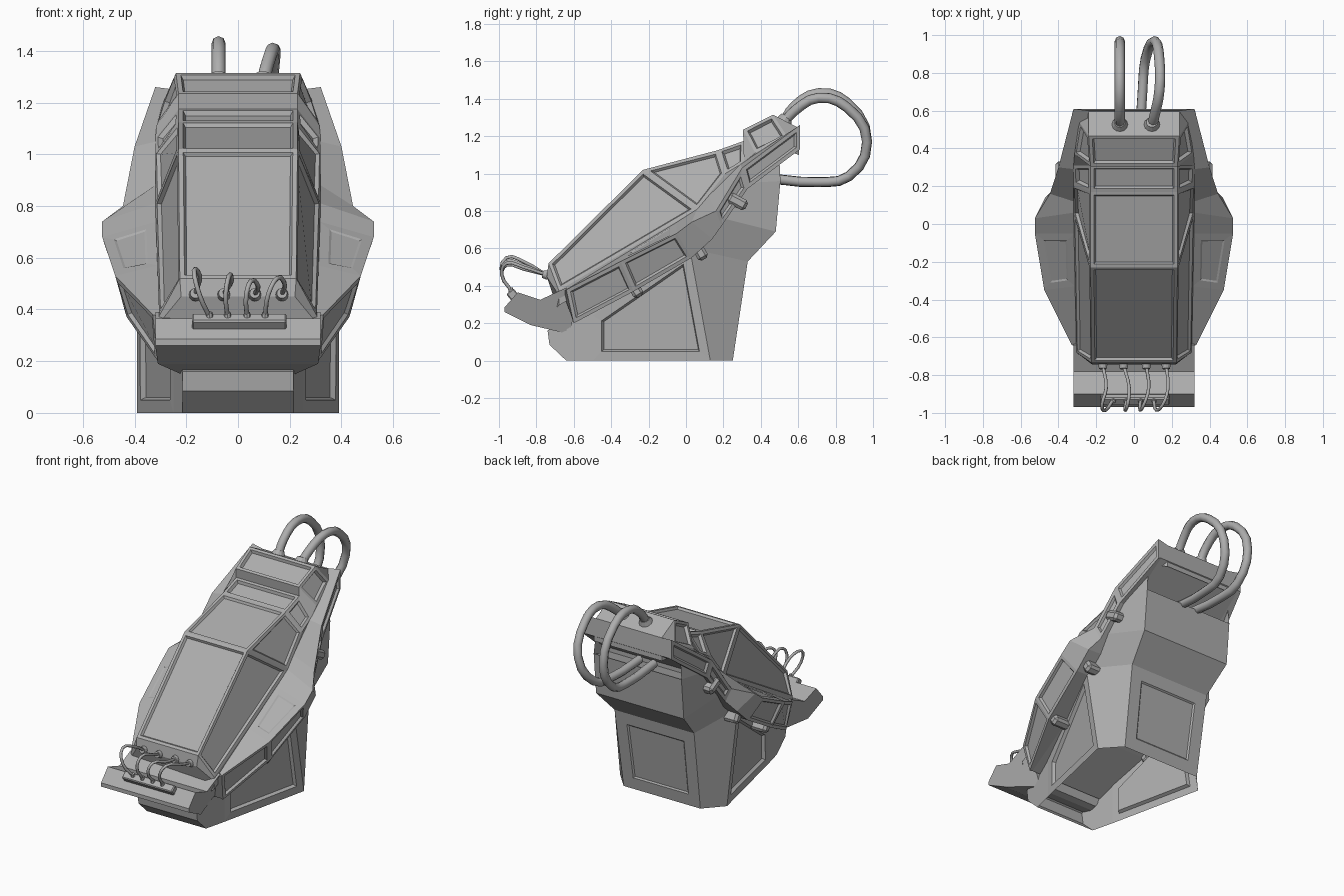
import bpy, bmesh
from math import radians
from mathutils import Vector

if "Cube" in bpy.data.objects:
    bpy.data.objects.remove(bpy.data.objects["Cube"])

grey = bpy.data.materials.new("dark_grey")
grey.diffuse_color = (.42, .42, .42, 1)
grey.use_nodes = True
grey.node_tree.nodes["Principled BSDF"].inputs["Base Color"].default_value = grey.diffuse_color


def finish(name, bm):
    me = bpy.data.meshes.new(name)
    bm.to_mesh(me)
    bm.free()
    me.materials.append(grey)
    ob = bpy.data.objects.new(name, me)
    bpy.context.collection.objects.link(ob)
    return ob


def recess(bm, faces, frame, depth):
    """Flat frame round each face, then a bevelled step down."""
    for t, d in ((frame, 0), (.009, -depth)):
        bmesh.ops.inset_individual(bm, faces=faces, thickness=t, depth=d, use_even_offset=True)


def loft(name, rings, closed=True, caps=(True, True), insets=()):
    """Join rings of points; insets = (segments, sides, frame, depth)."""
    bm = bmesh.new()
    vs = [[bm.verts.new(p) for p in r] for r in rings]
    n, quads = len(rings[0]), {}
    for i in range(len(vs) - 1):
        for j in range(n if closed else n - 1):
            k = (j + 1) % n
            quads[i, j] = bm.faces.new((vs[i][j], vs[i][k], vs[i + 1][k], vs[i + 1][j]))
    if caps[0]:
        bm.faces.new(vs[0][::-1])
    if caps[1]:
        bm.faces.new(vs[-1])
    bmesh.ops.recalc_face_normals(bm, faces=bm.faces[:])
    for segs, sides, t, d in insets:
        recess(bm, [quads[i, j] for i in segs for j in sides], t, d)
    return finish(name, bm)


def mirrored(half):
    """Half ring on +x, continued on -x."""
    return half + [(-x, y, z) for x, y, z in reversed(half)]


def box(name, c, size, rx=0, bevel=0):
    bm = bmesh.new()
    bmesh.ops.create_cube(bm, size=1)
    for v in bm.verts:
        v.co = Vector([a * b for a, b in zip(v.co, size)])
    bmesh.ops.bevel(bm, geom=bm.edges[:], offset=bevel, segments=1, affect='EDGES')
    ob = finish(name, bm)
    ob.location, ob.rotation_euler = c, (rx, 0, 0)


def plug(name, c, direction, r1, r2, h, sides=12):
    bm = bmesh.new()
    bmesh.ops.create_cone(bm, cap_ends=True, segments=sides, radius1=r1, radius2=r2, depth=h)
    ob = finish(name, bm)
    ob.location = c
    ob.rotation_euler = Vector(direction).to_track_quat('Z', 'Y').to_euler()


def cable(name, pts, r, res=3):
    cu = bpy.data.curves.new(name, 'CURVE')
    cu.dimensions, cu.resolution_u = '3D', res
    cu.bevel_depth, cu.bevel_resolution, cu.use_fill_caps = r, 2, True
    cu.materials.append(grey)
    sp = cu.splines.new('BEZIER')
    sp.bezier_points.add(len(pts) - 1)
    for b, p in zip(sp.bezier_points, pts):
        b.co = p
        b.handle_left_type = b.handle_right_type = 'AUTO'
    ob = bpy.data.objects.new(name, cu)
    bpy.context.collection.objects.link(ob)
    bpy.ops.object.select_all(action='DESELECT')
    ob.select_set(True)
    bpy.context.view_layer.objects.active = ob
    bpy.ops.object.convert(target='MESH')


# Winged hull: inner top edge, outer edge, outer bottom edge per station
hull = [((.29, -.66, .37), (.33, -.64, .38), (.31, -.60, .20)),
        ((.31, -.33, .57), (.475, -.35, .53), (.43, -.28, .37)),
        ((.315, -.05, .74), (.525, -.05, .68), (.47, .03, .55)),
        ((.32, .06, .81), (.525, .03, .74), (.47, .14, .65)),
        ((.32, .12, .88), (.445, .16, .80), (.42, .19, .72)),
        ((.315, .29, 1.05), (.40, .30, 1.03), (.385, .33, .92)),
        ((.24, .60, 1.25), (.32, .61, 1.26), (.32, .61, 1.13))]
rings = [mirrored([i, o, b, (min(.31, b[0] - .02), b[1], b[2] + .005)]) for i, o, b in hull]
loft("hull_tray", rings, insets=[((0, 1, 4, 5), (1, 5), .02, .014), ((1,), (0, 6), .04, .004)])

# Front lip, profile with a half width for each point
lip = [(-.97, .26, .32), (-.97, .285, .32), (-.90, .365, .32), (-.78, .325, .32),
       (-.64, .39, .32), (-.58, .32, .32), (-.62, .16, .22), (-.66, .15, .22), (-.83, .19, .31)]
loft("front_lip", [[(s * w, y, z) for y, z, w in lip] for s in (-1, 1)])

# Framed canopy: top edge and base edge per station, with a skirt into the hull
canopy = [((.22, -.745, .45), (.29, -.69, .365)),
          ((.225, -.735, .52), (.305, -.68, .375)),
          ((.23, -.23, 1.02), (.32, .06, .81)),
          ((.23, .17, 1.125), (.32, .21, 1.0)),
          ((.23, .31, 1.175), (.32, .31, 1.06)),
          ((.23, .305, 1.235), (.315, .37, 1.11)),
          ((.24, .465, 1.315), (.29, .54, 1.20)),
          ((.24, .60, 1.245), (.25, .605, 1.18))]
loft("canopy", [mirrored([(b[0] - .003, b[1], b[2] - .08), b, t]) for t, b in canopy], closed=False,
     insets=[((1, 2), (1, 2, 3), .018, .014), ((3, 5), (1, 2, 3), .018, .018)])

# Hollow pedestal, open at the bottom, its sides splayed towards the back
P = dict(f0=(.215, -.64, 0), f1=(.215, -.73, .085), f2=(.215, -.74, .16), f3=(.22, -.60, .26),
         c0=(.25, -.50, 0), c1=(.25, -.50, .24), d1=(.27, -.42, .36), s0=(.39, .13, 0),
         s1=(.39, .02, .60), b0=(.28, .25, 0), b1=(.29, .33, .53), b2=(.32, .48, .69),
         b3=(.32, .505, .96), s2=(.385, .20, .76), s3=(.36, .32, .95), t3=(.31, .50, 1.07))
panels = ["f0 f1 f2 f3 d1 c1 c0", "c0 c1 s1 s0", "c1 d1 s1", "s0 s1 b1 b0",
          "s1 s2 b2 b1", "s2 s3 b3 b2", "s3 t3 b3"]
bm = bmesh.new()
V = {(k, s): bm.verts.new((s * p[0], p[1], p[2])) for k, p in P.items() for s in (1, -1)}
made = {(f, s): bm.faces.new([V[k, s] for k in f.split()][::s]) for f in panels for s in (1, -1)}
for a, b in (("f0", "f1"), ("f1", "f2"), ("f2", "f3"), ("b0", "b1"), ("b1", "b2"), ("b2", "b3")):
    made[a, 0] = bm.faces.new((V[a, 1], V[b, 1], V[b, -1], V[a, -1]))
bmesh.ops.recalc_face_normals(bm, faces=bm.faces[:])
recess(bm, [made[panels[1], s] for s in (1, -1)], .05, .02)
recess(bm, [made["b0", 0]], .08, .008)
finish("pedestal", bm)

# Floor and back wall of the rear cable slot
loft("cable_slot", [[(s * .315, .50, .955), (s * .315, .36, .92), (s * .315, .36, 1.02)]
                    for s in (-1, 1)], closed=False, caps=(False, False))

# Brackets under the wings
for s in (-1, 1):
    for k, (x, y, z, a) in enumerate(((.355, -.275, .39, 30), (.385, .07, .59, 30), (.355, .275, .85, 62))):
        box(f"wing_bracket_{k}_{s}", (s * x, y, z), (.12, .06, .11), radians(a), .015)

# Socket bar, ports and thin front cables
box("socket_bar", (.005, -.925, .35), (.365, .05, .055), radians(40), .006)
for k, (xa, xb, xt, zt) in enumerate(((-.11, -.165, -.17, .55), (-.04, -.055, -.035, .53),
                                      (.035, .065, .05, .51), (.105, .17, .15, .52))):
    plug(f"bar_socket_{k}", (xa, -.935, .375), (0, -.3, 1), .018, .011, .03, 8)
    plug(f"nose_port_{k}", (xb, -.752, .46), (0, -1, .2), .026, .02, .03)
    cable(f"front_cable_{k}", [(xa, -.93, .37), ((xa + xt) / 2 - .01, -.985, .46), (xt, -.96, zt),
                               ((xb + xt) / 2 + .02, -.87, zt - .02), (xb, -.75, .46)], .009)

# Thick rear hoses from the canopy roof round to the rear slot
hose = [(.52, 1.27), (.58, 1.36), (.71, 1.43), (.86, 1.38), (.968, 1.17), (.87, .985), (.70, .955), (.44, .975)]
for name, xs, drop in (("left", [-.075] * 8, 0),
                       ("right", [.095, .11, .135, .135, .11, .06, .045, .03], .025)):
    cable(f"rear_hose_{name}", [(x, y, z - (drop if 0 < i < 4 else 0))
                                for i, (x, (y, z)) in enumerate(zip(xs, hose))], .027)
    plug(f"hose_flange_{name}", (xs[0], .53, 1.29), (0, .5, 1), .048, .03, .04)
